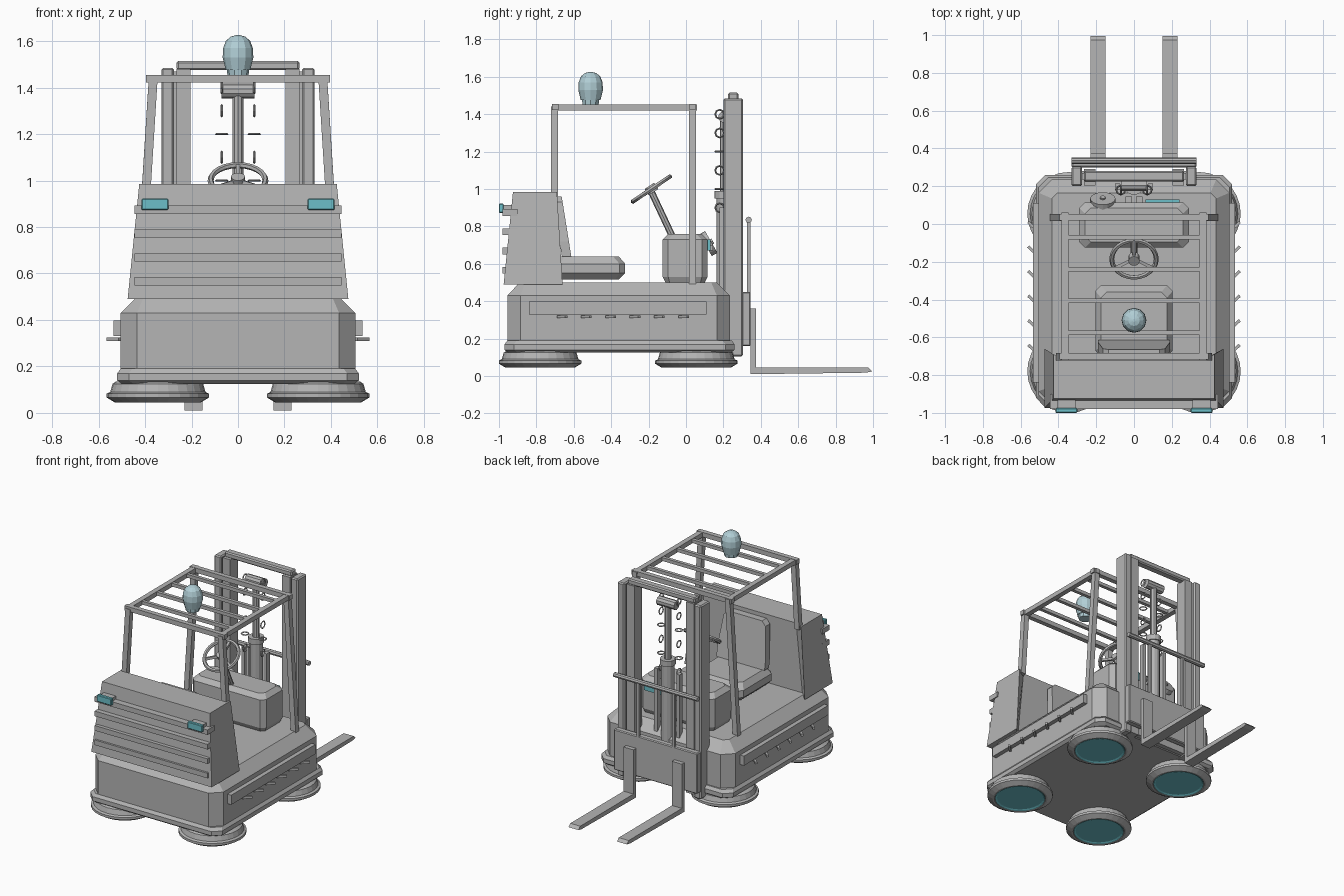
import bpy, bmesh, math
from mathutils import Vector, Matrix

old = bpy.data.objects.get("Cube")
if old:
    bpy.data.objects.remove(old)


def material(name, rgb):
    m = bpy.data.materials.new(name)
    m.use_nodes = True
    m.diffuse_color = (*rgb, 1)
    m.node_tree.nodes["Principled BSDF"].inputs["Base Color"].default_value = (*rgb, 1)
    return m


GREY = material("grey", (0.46, 0.46, 0.46))
TEAL = material("teal", (0.15, 0.52, 0.58))
PALE = material("pale_blue", (0.44, 0.62, 0.67))


def finish(name, bm, mat=GREY):
    bmesh.ops.recalc_face_normals(bm, faces=bm.faces)
    me = bpy.data.meshes.new(name)
    bm.to_mesh(me)
    bm.free()
    me.materials.append(mat)
    ob = bpy.data.objects.new(name, me)
    bpy.context.scene.collection.objects.link(ob)
    return ob


def loft(name, rings, mat=GREY):
    """Skin a list of equal point rings and cap both ends."""
    bm = bmesh.new()
    vs = [[bm.verts.new(p) for p in r] for r in rings]
    n = len(vs[0])
    for a, b in zip(vs, vs[1:]):
        for i in range(n):
            bm.faces.new((a[i], a[(i + 1) % n], b[(i + 1) % n], b[i]))
    bm.faces.new(vs[0])
    bm.faces.new(vs[-1])
    return finish(name, bm, mat)


def octagon(z, x, y0, y1, c):
    """Rectangle ring with cut corners, symmetric in x."""
    half = [(x - c, y0), (x, y0 + c), (x, y1 - c), (x - c, y1)]
    return [(px, py, z) for px, py in half] + [(-px, py, z) for px, py in reversed(half)]


def box(name, x, y, z, mat=GREY, bevel=0):
    """Box from (min, max) ranges."""
    bm = bmesh.new()
    bmesh.ops.create_cube(bm, size=1)
    for v in bm.verts:
        v.co = [r[0] if c < 0 else r[1] for c, r in zip(v.co, (x, y, z))]
    if bevel:
        bmesh.ops.bevel(bm, geom=bm.edges[:], offset=bevel, segments=1, affect='EDGES')
    return finish(name, bm, mat)


def bar(name, a, b, r, sides=4, mat=GREY, r2=None):
    """Straight prism between two points."""
    a, b = Vector(a), Vector(b)
    bm = bmesh.new()
    bmesh.ops.create_cone(bm, cap_ends=True, segments=sides, radius1=r,
                          radius2=r if r2 is None else r2, depth=(b - a).length)
    if sides == 4:
        bmesh.ops.rotate(bm, verts=bm.verts, matrix=Matrix.Rotation(math.pi / 4, 3, 'Z'))
    rot = (b - a).to_track_quat('Z', 'Y').to_matrix().to_4x4()
    bmesh.ops.transform(bm, verts=bm.verts, matrix=Matrix.Translation((a + b) / 2) @ rot)
    return finish(name, bm, mat)


def lathe(name, profile, at, sides, mat=GREY):
    return loft(name, [[(at[0] + r * math.cos(i * math.tau / sides),
                         at[1] + r * math.sin(i * math.tau / sides), z)
                        for i in range(sides)] for r, z in profile], mat)


def ring(name, at, normal, R, r, n=20, m=6):
    """Torus facing a direction."""
    bm = bmesh.new()
    q = Matrix.Translation(at) @ Vector(normal).to_track_quat('Z', 'Y').to_matrix().to_4x4()
    vs = [[bm.verts.new(q @ Vector(((R + r * math.cos(v)) * math.cos(u),
                                    (R + r * math.cos(v)) * math.sin(u), r * math.sin(v))))
           for v in [j * math.tau / m for j in range(m)]]
          for u in [i * math.tau / n for i in range(n)]]
    for i in range(n):
        for j in range(m):
            k, l = (i + 1) % n, (j + 1) % m
            bm.faces.new((vs[i][j], vs[k][j], vs[k][l], vs[i][l]))
    return finish(name, bm)


SIDES = (("left", 1), ("right", -1))


def span(s, a, b):
    return tuple(sorted((s * a, s * b)))


# Chassis and bumper skirt
loft("bumper", [octagon(0.125, 0.5, -0.95, 0.24, 0.05), octagon(0.14, 0.52, -0.97, 0.26, 0.05),
                octagon(0.17, 0.52, -0.97, 0.26, 0.05), octagon(0.19, 0.505, -0.955, 0.245, 0.05)])
loft("chassis", [octagon(0.17, 0.505, -0.955, 0.235, 0.07), octagon(0.43, 0.505, -0.955, 0.235, 0.07),
                 octagon(0.5, 0.435, -0.89, 0.165, 0.03)])

# Counterweight with a recessed front between two wings
def weight_ring(z, x, back, wing, recess):
    return [(-x, back, z), (x, back, z), (x, wing, z), (x - 0.06, recess, z),
            (0.06 - x, recess, z), (-x, wing, z)]

loft("counterweight", [weight_ring(0.49, 0.475, -0.975, -0.66, -0.72),
                       weight_ring(0.985, 0.425, -0.925, -0.69, -0.72)])
for i in range(4):
    z = 0.875 - 0.103 * i
    box(f"rear_rib_{i + 1}", (-0.445, 0.445), (-0.98, -0.9), (z - 0.018, z + 0.018))

# Wheels, rear lamps and side steps
for side, s in SIDES:
    for end, y in (("rear", -0.78), ("front", 0.055)):
        lathe(f"{end}_{side}_wheel", [(0.18, 0.135), (0.195, 0.125), (0.205, 0.09), (0.22, 0.083),
                                      (0.22, 0.066), (0.185, 0.045), (0.172, 0.045), (0.168, 0.055)],
              (s * 0.345, y), 28)
        lathe(f"{end}_{side}_hub", [(0.168, 0.062), (0.168, 0.046), (0.155, 0.053)], (s * 0.345, y), 28, TEAL)
    box(f"{side}_lamp_mount", span(s, 0.31, 0.405), (-0.98, -0.92), (0.88, 0.915))
    box(f"{side}_lamp", span(s, 0.3, 0.415), (-1.0, -0.975), (0.873, 0.922), TEAL, 0.004)
    box(f"{side}_side_panel", span(s, 0.5, 0.535), (-0.84, 0.11), (0.33, 0.398))
    for i in range(6):
        y = -0.66 + 0.13 * i
        bar(f"{side}_panel_hook_{i + 1}", (s * 0.51, y - 0.025, 0.317), (s * 0.56, y + 0.02, 0.317), 0.011)

# Seat
loft("seat_cushion", [octagon(0.515, 0.17, -0.69, -0.36, 0.02), octagon(0.55, 0.205, -0.7, -0.325, 0.03),
                      octagon(0.6, 0.205, -0.7, -0.325, 0.03), octagon(0.64, 0.175, -0.68, -0.36, 0.03)])
back = [(x, z) for x, z in ((-0.19, 0.64), (0.19, 0.64), (0.19, 0.72), (0.165, 0.93),
                            (0.135, 0.96), (-0.135, 0.96), (-0.165, 0.93), (-0.19, 0.72))]
loft("seat_back", [[(x, y - 0.16 * (z - 0.65), z) for x, z in back] for y in (-0.665, -0.615)])

# Dashboard and controls
loft("dashboard", [octagon(0.49, 0.27, -0.105, 0.095, 0.02), octagon(0.53, 0.29, -0.125, 0.115, 0.03),
                   octagon(0.73, 0.29, -0.125, 0.115, 0.03), octagon(0.76, 0.26, -0.095, 0.085, 0.03)])
bar("gauge", (-0.165, 0.105, 0.70), (-0.165, 0.135, 0.717), 0.067, 16)
bar("gauge_pin", (-0.165, 0.13, 0.714), (-0.165, 0.143, 0.722), 0.015, 8)
for i in range(2):
    box(f"switch_{i + 1}", (-0.045 + 0.055 * i, -0.01 + 0.055 * i), (0.1, 0.145), (0.67, 0.7))
box("display", (0.06, 0.24), (0.11, 0.13), (0.67, 0.73), TEAL)
bar("steering_column", (0, -0.07, 0.74), (0, -0.185, 0.985), 0.018, 8)
hub, tilt = Vector((0, -0.185, 1.0)), Vector((0, -0.56, 0.83))
ring("steering_wheel", hub, tilt, 0.118, 0.013, 24)
bar("steering_hub", hub - tilt * 0.02, hub + tilt * 0.02, 0.03, 12)
for i in range(3):
    a = math.pi / 2 + i * math.tau / 3
    tip = hub + 0.115 * (math.cos(a) * Vector((1, 0, 0)) + math.sin(a) * Vector((0, 0.83, 0.56)))
    bar(f"steering_spoke_{i + 1}", hub, tip, 0.012)

# Overhead guard
for side, s in SIDES:
    bar(f"{side}_rear_post", (s * 0.395, -0.703, 0.96), (s * 0.365, -0.703, 1.44), 0.027)
    bar(f"{side}_front_post", (s * 0.425, 0.035, 0.49), (s * 0.365, 0.035, 1.44), 0.027)
    box(f"{side}_roof_rail", span(s, 0.348, 0.384), (-0.715, 0.06), (1.42, 1.453))
for name, y in (("rear", -0.7), ("front", 0.035)):
    box(f"{name}_roof_rail", (-0.395, 0.395), (y - 0.017, y + 0.017), (1.422, 1.455))
for i in range(4):
    y = -0.575 + 0.168 * i
    box(f"roof_bar_{i + 1}", (-0.355, 0.355), (y - 0.012, y + 0.012), (1.426, 1.45))

# Beacon
lathe("beacon_base", [(0.045, 1.45), (0.05, 1.49)], (0, -0.51), 10, PALE)
lathe("beacon_dome", [(0.053, 1.475), (0.066, 1.53), (0.064, 1.57), (0.052, 1.602),
                      (0.03, 1.62), (0.008, 1.626)], (0, -0.51), 12, PALE)

# Mast rails
for side, s in SIDES:
    box(f"{side}_outer_rail", span(s, 0.275, 0.33), (0.2, 0.305), (0.105, 1.485), bevel=0.008)
    box(f"{side}_inner_rail", span(s, 0.205, 0.265), (0.205, 0.29), (0.12, 1.48))
    box(f"{side}_rail_web", span(s, 0.25, 0.29), (0.235, 0.27), (0.12, 1.47))
box("mast_top_beam", (-0.265, 0.265), (0.225, 0.28), (1.475, 1.515), bevel=0.008)
box("mast_bottom_beam", (-0.3, 0.3), (0.21, 0.28), (0.13, 0.22))

# Lift cylinder and chains
bar("lift_barrel", (0, 0.205, 0.16), (0, 0.205, 0.96), 0.043, 12)
bar("lift_collar", (0, 0.205, 0.95), (0, 0.205, 0.99), 0.052, 12)
bar("lift_rod", (0, 0.205, 0.98), (0, 0.205, 1.37), 0.024, 10)
bar("lift_head", (-0.07, 0.205, 1.385), (0.07, 0.205, 1.385), 0.032, 10)
for side, s in SIDES:
    box(f"{side}_chain_guide", span(s, 0.075, 0.1), (0.18, 0.215), (0.2, 0.9))
    for i in range(6):
        ring(f"{side}_chain_link_{i + 1}", (s * 0.07, 0.18, 1.4 - 0.1 * i),
             (0, 0, 1) if i % 2 == 0 and i else (1, 0, 0) if i % 2 else (1, 0, 0.01), 0.024, 0.005, 8, 4)

# Carriage and forks
box("carriage_plate", (-0.33, 0.33), (0.3, 0.345), (0.16, 0.45), bevel=0.006)
bar("carriage_top_bar", (-0.33, 0.335, 0.835), (0.33, 0.335, 0.835), 0.017, 8)
fork = [(0.345, 0.01), (0.96, 0.018), (0.995, 0.025), (0.975, 0.045), (0.375, 0.045), (0.375, 0.36), (0.345, 0.36)]
for side, s in SIDES:
    box(f"{side}_carriage_post", span(s, 0.13, 0.15), (0.325, 0.345), (0.44, 0.835))
    loft(f"{side}_fork", [[(s * x, y, z) for y, z in fork] for x in (0.152, 0.23)])
